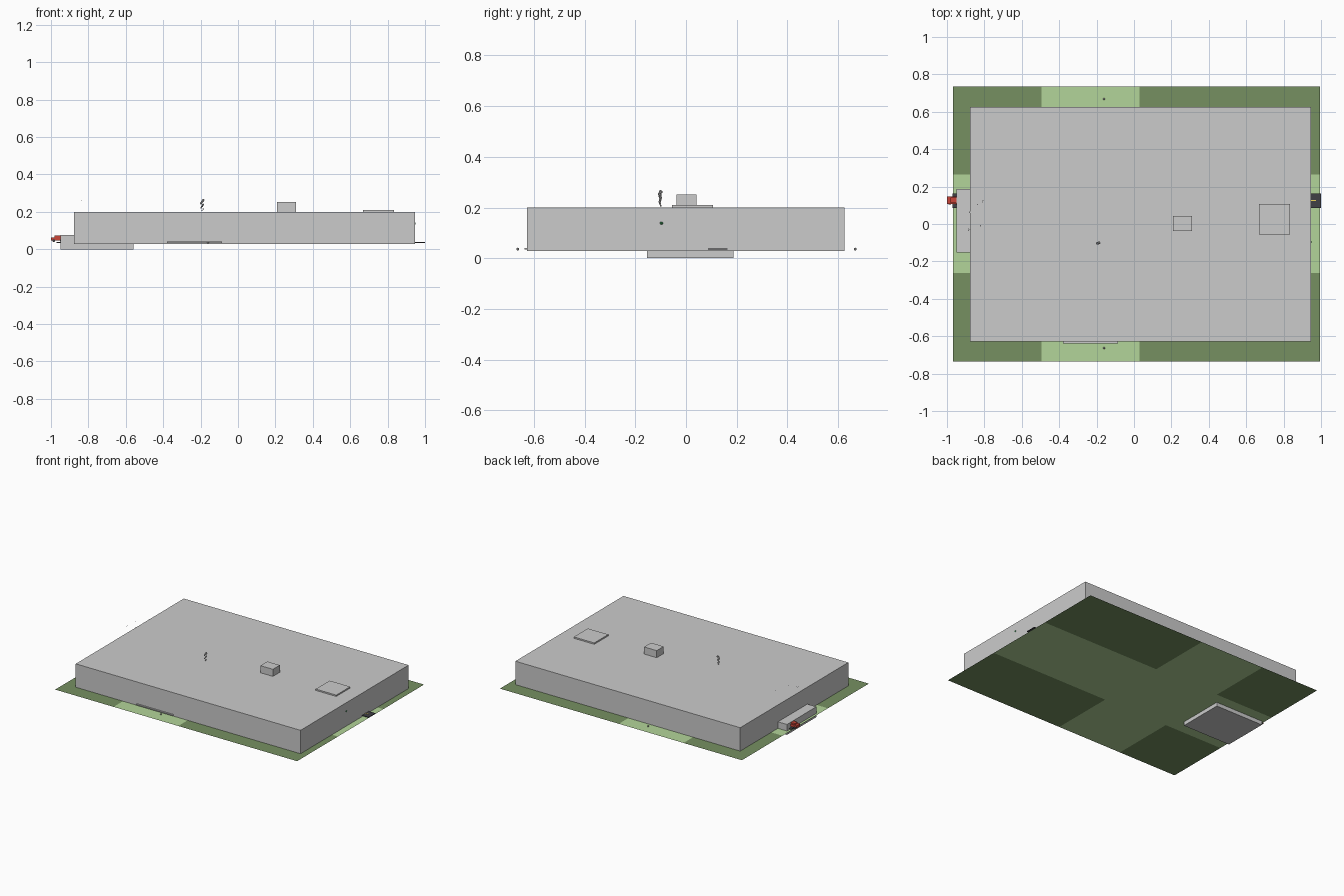
import bpy, bmesh, math, random

if "Cube" in bpy.data.objects:
    bpy.data.objects.remove(bpy.data.objects["Cube"])

random.seed(4)


def material(name, rgb):
    m = bpy.data.materials.new(name)
    m.diffuse_color = (*rgb, 1)
    m.use_nodes = True
    m.node_tree.nodes["Principled BSDF"].inputs["Base Color"].default_value = m.diffuse_color
    return m


DARK_GREEN = material("dark_grass", (0.18, 0.28, 0.12))
LIGHT_GREEN = material("light_grass", (0.45, 0.66, 0.32))
ASPHALT = material("asphalt", (0.05, 0.05, 0.06))
YELLOW = material("yellow_paint", (0.85, 0.65, 0.1))
RED = material("red_paint", (0.6, 0.06, 0.04))
LEAF = material("leaf", (0.05, 0.3, 0.1))


def finish(name, bm, mat=None):
    me = bpy.data.meshes.new(name)
    bm.to_mesh(me)
    bm.free()
    ob = bpy.data.objects.new(name, me)
    bpy.context.collection.objects.link(ob)
    if mat:
        me.materials.append(mat)
    return ob


def box(name, x, y, z, mat=None):
    bm = bmesh.new()
    bmesh.ops.create_cube(bm, size=1)
    for v in bm.verts:
        v.co = [r[0] if c < 0 else r[1] for c, r in zip(v.co, (x, y, z))]
    return finish(name, bm, mat)


def ball(name, loc, r, mat=None):
    bm = bmesh.new()
    bmesh.ops.create_icosphere(bm, subdivisions=1, radius=r)
    bmesh.ops.translate(bm, vec=loc, verts=bm.verts)
    return finish(name, bm, mat)


# Ground sheet with a pale cross of grass
GZ = 0.028
bm = bmesh.new()
xs, ys = (-0.968, -0.495, 0.03, 0.994), (-0.735, -0.262, 0.265, 0.735)
grid = [[bm.verts.new((x, y, GZ)) for y in ys] for x in xs]
for i in range(3):
    for j in range(3):
        f = bm.faces.new((grid[i][j], grid[i + 1][j],
                          grid[i + 1][j + 1], grid[i][j + 1]))
        f.material_index = int(i == 1 or j == 1)
ground = finish("ground", bm, DARK_GREEN)
ground.data.materials.append(LIGHT_GREEN)

# Main block, sunken side block and roof blocks
box("main_block", (-0.877, 0.946), (-0.627, 0.625), (GZ + 0.0005, 0.2))
box("sunken_block", (-0.95, -0.56), (-0.153, 0.187), (0.0, 0.076))
box("roof_box", (0.208, 0.31), (-0.038, 0.042), (0.2, 0.252))
box("roof_slab", (0.669, 0.835), (-0.055, 0.107), (0.2, 0.21))

# Low strip along the front wall
box("front_strip", (-0.38, -0.085), (-0.638, -0.62), (0.034, 0.041))

# Road with dashed centre line
box("road", (-0.97, 1.0), (0.086, 0.164), (0.034, 0.038), ASPHALT)
for k in range(20):
    x = 0.945 - k * 0.1
    if x > -0.95:
        box("road_dash", (x, x + 0.027), (0.122, 0.128), (0.038, 0.039), YELLOW)

# Car leaving the road on the left
box("car_body", (-1.0, -0.93), (0.107, 0.146), (0.046, 0.064), RED)
box("car_cabin", (-0.982, -0.938), (0.111, 0.142), (0.064, 0.074), RED)
for x in (-0.985, -0.945):
    for y in (0.109, 0.144):
        bm = bmesh.new()
        bmesh.ops.create_cone(bm, cap_ends=True, segments=10, radius1=0.008,
                              radius2=0.008, depth=0.008)
        w = finish("car_wheel", bm, ASPHALT)
        w.rotation_euler.x = math.pi / 2
        w.location = (x, y, 0.046)

# Smoke puffs above the roof
for k in range(8):
    ball("smoke_puff", (-0.192 + 0.006 * math.sin(k * 2.1),
                        -0.102 + 0.002 * math.cos(k * 1.7),
                        0.207 + k * 0.0078), 0.004 + 0.0006 * k)

# Little stones front and back, and a bush tip poking out of the right wall
for y in (-0.664, 0.668):
    ball("stone", (-0.16, y, 0.036), 0.006)
ball("bush_tip", (0.943, -0.097, 0.138), 0.008, LEAF)

# Tiny birds over the left end
for k in range(8):
    bm = bmesh.new()
    x, y = random.uniform(-0.9, -0.8), random.uniform(-0.05, 0.16)
    z = random.uniform(0.24, 0.262)
    a, b, c, d = [bm.verts.new((x + p, y + q, z + h)) for p, q, h in
                  ((-0.002, 0, 0), (0.002, 0, 0), (0, 0.004, 0.002), (0, -0.004, 0.002))]
    bm.faces.new((a, b, c))
    bm.faces.new((b, a, d))
    finish("bird", bm, ASPHALT)
